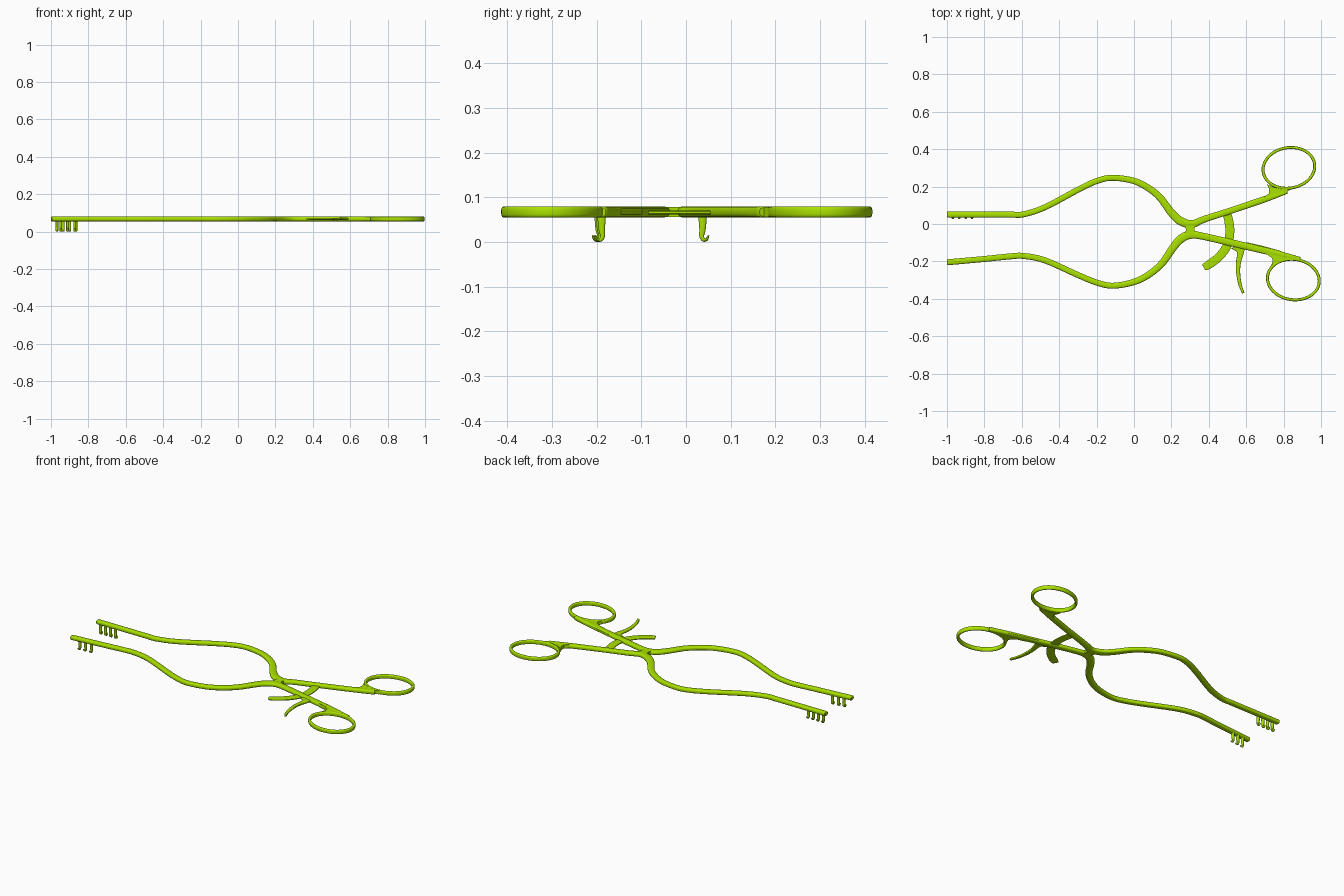
import bpy, bmesh, math
from mathutils import Vector

if "Cube" in bpy.data.objects:
    bpy.data.objects.remove(bpy.data.objects["Cube"])

mat = bpy.data.materials.new("lime")
mat.diffuse_color = (0.40, 0.75, 0.0, 1)
mat.use_nodes = True
mat.node_tree.nodes["Principled BSDF"].inputs["Base Color"].default_value = mat.diffuse_color
ZC, HZ = 0.0675, 0.0125          # mid height and half thickness of the frame
UP = Vector((0, 0, 1))


def finish(name, bm, angle=40):
    bmesh.ops.recalc_face_normals(bm, faces=bm.faces)
    me = bpy.data.meshes.new(name)
    bm.to_mesh(me)
    bm.free()
    ob = bpy.data.objects.new(name, me)
    bpy.context.collection.objects.link(ob)
    me.materials.append(mat)
    bpy.ops.object.select_all(action='DESELECT')
    ob.select_set(True)
    bpy.context.view_layer.objects.active = ob
    bpy.ops.object.shade_smooth_by_angle(angle=math.radians(angle))
    return ob


def smooth(pts, steps):
    """Catmull-Rom through 4D points (x, y, z, half width)."""
    p = [Vector(q) for q in pts]
    p = [2 * p[0] - p[1]] + p + [2 * p[-1] - p[-2]]
    out = []
    for i in range(1, len(p) - 2):
        a, b, c, d = p[i - 1:i + 3]
        for s in range(steps):
            t = s / steps
            out.append(0.5 * (2 * b + (c - a) * t + (2 * a - 5 * b + 4 * c - d) * t * t
                              + (3 * b - a - 3 * c + d) * t ** 3))
    return out + [p[-2]]


def sweep(name, pts, half, normal=UP, steps=7, power=3.0, closed=False, sides=16):
    """Sweep a rounded-box section along a path."""
    path = pts if closed else smooth(pts, steps)
    path = [Vector(q) for q in path]
    n = len(path)
    bm = bmesh.new()
    rings = []

    def ring(c, side, a, b):
        vs = []
        for k in range(sides):
            t = 2 * math.pi * (k + 0.5) / sides
            u, v = math.cos(t), math.sin(t)
            u = math.copysign(abs(u) ** (2 / power), u)
            v = math.copysign(abs(v) ** (2 / power), v)
            vs.append(bm.verts.new(c + side * a * u + normal * b * v))
        rings.append(vs)

    for i, q in enumerate(path):
        prv = path[(i - 1) % n] if closed else path[max(i - 1, 0)]
        nxt = path[(i + 1) % n] if closed else path[min(i + 1, n - 1)]
        t = (nxt - prv).to_3d().normalized()
        side = normal.cross(t)
        c, r = q.to_3d(), q.w
        e = min(r, half) * 0.3
        if i == 0 and not closed:
            ring(c, side, r * 0.75, half * 0.75)
            c = c + t * e
        if i == n - 1 and not closed:
            ring(c - t * e, side, r, half)
            ring(c, side, r * 0.75, half * 0.75)
        else:
            ring(c, side, r, half)
    m = len(rings)
    for i in range(m if closed else m - 1):
        A, B = rings[i], rings[(i + 1) % m]
        for k in range(sides):
            j = (k + 1) % sides
            bm.faces.new((A[k], A[j], B[j], B[k]))
    if not closed:
        bm.faces.new(rings[0])
        bm.faces.new(rings[-1])
    return finish(name, bm)


def flat(pts, z=ZC):
    return [(x, y, z, w) for x, y, w in pts]


def plate(name, pts, z0, z1):
    bm = bmesh.new()
    f = bm.faces.new([bm.verts.new((x, y, z0)) for x, y in pts])
    ex = bmesh.ops.extrude_face_region(bm, geom=[f])["geom"]
    bmesh.ops.translate(bm, vec=(0, 0, z1 - z0),
                        verts=[v for v in ex if isinstance(v, bmesh.types.BMVert)])
    return finish(name, bm, 30)


# Arms, each running on into its handle
sweep("upper_arm", flat([
    (-1, .05, .016), (-.8, .05, .016), (-.66, .05, .016), (-.59, .052, .016),
    (-.475, .09, .016), (-.29, .188, .016), (-.19, .233, .016), (-.11, .247, .016),
    (0, .23, .017), (.08, .19, .018), (.14, .14, .019), (.2, .06, .021),
    (.25, .015, .023), (.31, 0, .021), (.38, .027, .018), (.55, .082, .017),
    (.70, .133, .017), (.82, .172, .010)]), HZ)
sweep("lower_arm", flat([
    (-1, -.205, .016), (-.8, -.187, .016), (-.66, -.173, .016), (-.59, -.171, .016),
    (-.475, -.195, .016), (-.29, -.277, .016), (-.19, -.316, .016), (-.11, -.33, .016),
    (0, -.31, .017), (.08, -.27, .018), (.15, -.21, .019), (.21, -.125, .021),
    (.25, -.08, .023), (.30, -.058, .022), (.37, -.066, .019), (.565, -.111, .019),
    (.74, -.152, .018), (.80, -.167, .016), (.89, -.187, .010)]), HZ)

# Hinge block between the arms
plate("hinge", [(.272, -.06), (.328, -.06), (.322, -.03), (.328, 0), (.272, 0), (.278, -.03)],
      ZC - HZ + .001, ZC + HZ - .001)

# Finger rings
for name, cx, cy, tilt in (("upper_ring", .828, .300, 10), ("lower_ring", .852, -.297, -8)):
    a0 = math.radians(tilt)
    pts = []
    for i in range(64):
        t = 2 * math.pi * i / 64
        u, v = .139 * math.cos(t), .108 * math.sin(t)
        pts.append((cx + u * math.cos(a0) - v * math.sin(a0),
                    cy + u * math.sin(a0) + v * math.cos(a0), ZC, .008))
    sweep(name, pts, HZ, closed=True)

# Webs filling between handle and ring
plate("upper_web", [(.66, .125), (.70, .146), (.722, .165), (.722, .19), (.71, .213),
                    (.745, .197), (.79, .187), (.84, .185), (.80, .165), (.72, .135)],
      ZC - HZ + .001, ZC + HZ - .001)
plate("lower_web", [(.66, -.148), (.71, -.162), (.738, -.182), (.742, -.20), (.733, -.222),
                    (.77, -.203), (.82, -.190), (.89, -.186), (.84, -.168), (.76, -.15)],
      ZC - HZ + .001, ZC + HZ - .001)

# Ratchet bar, release lever and its leaf spring
sweep("ratchet_bar", flat([(.493, .07, .022), (.508, .01, .024), (.512, -.05, .024),
                           (.498, -.115, .024), (.455, -.175, .023), (.40, -.217, .023),
                           (.372, -.232, .018)], .066), .0045, power=5)
sweep("release_lever", flat([(.56, -.115, .045), (.568, -.14, .024), (.567, -.165, .017),
                             (.558, -.21, .013), (.557, -.26, .011), (.566, -.32, .009),
                             (.584, -.37, .007)], .068), .006, power=4)
sweep("leaf_spring", flat([(.60, -.101, .004), (.69, -.122, .004), (.785, -.147, .003)], .068), .006)

# Hooked teeth: four on the upper arm, three on the lower
hook = [(0, .062, .010), (0, .03, .0075), (-.002, .014, .0055),
        (.002, .0055, .0045), (.009, .006, .0035), (.014, .015, .0015)]
for side, xs in ((1, (-.968, -.934, -.900, -.866)), (-1, (-.948, -.911, -.873))):
    for i, x in enumerate(xs):
        base = .037 if side > 0 else -.192 + (x + .91) * .09
        pts = [(x, base + side * dy, z, w) for dy, z, w in hook]
        sweep(f"{'upper' if side > 0 else 'lower'}_tooth_{i + 1}", pts, .0075,
              normal=Vector((1, 0, 0)), steps=4, sides=12)
